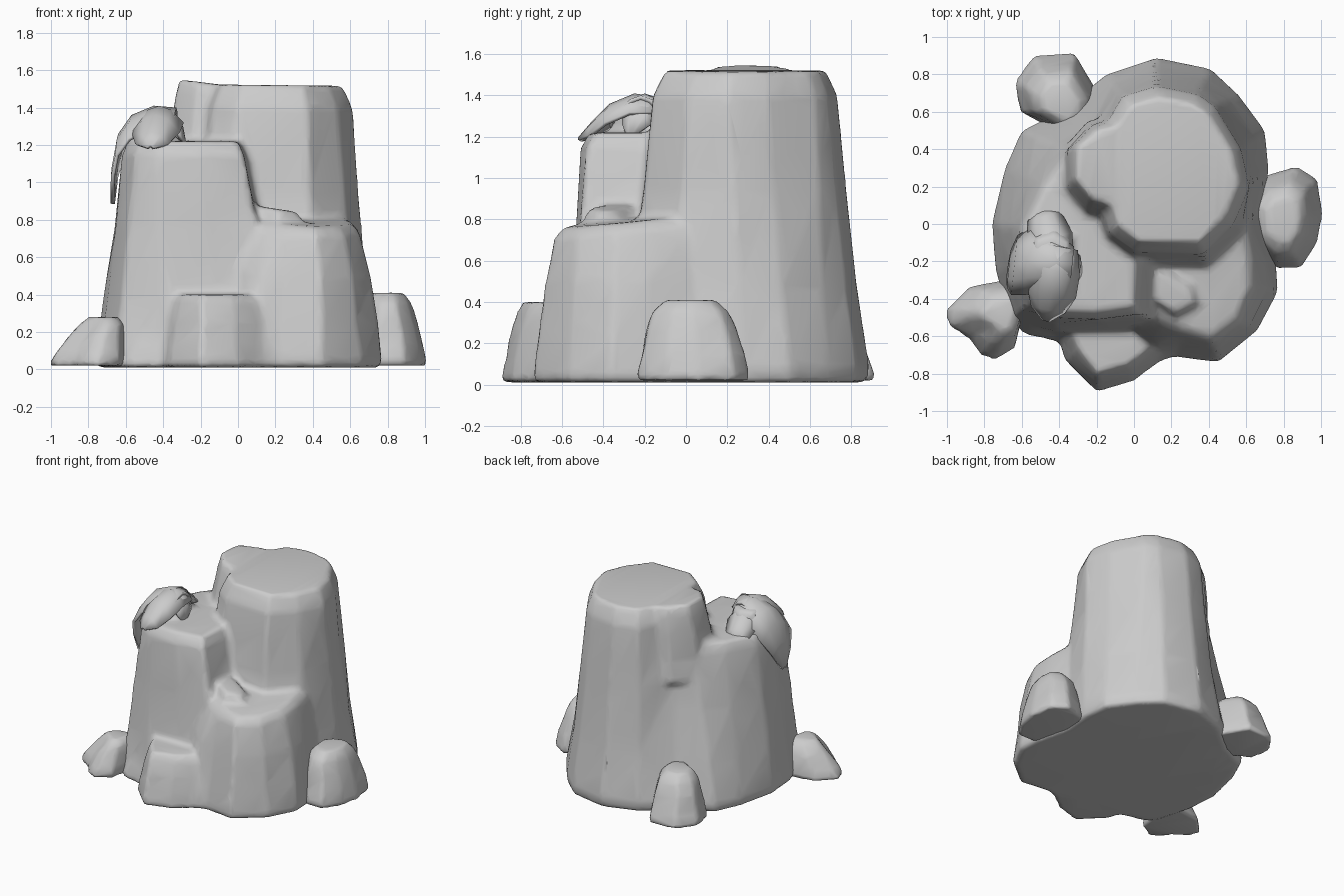
import bpy, bmesh, math, random
from mathutils import Vector

random.seed(4)
if "Cube" in bpy.data.objects:
    bpy.data.objects.remove(bpy.data.objects["Cube"])

rock = bpy.data.materials.new("rock grey")
rock.use_nodes = True
rock.diffuse_color = (0.6, 0.6, 0.6, 1)
rock.node_tree.nodes["Principled BSDF"].inputs["Base Color"].default_value = rock.diffuse_color


def finish(name, bm, angle=60):
    bmesh.ops.recalc_face_normals(bm, faces=bm.faces)
    mesh = bpy.data.meshes.new(name)
    bm.to_mesh(mesh)
    bm.free()
    mesh.materials.append(rock)
    obj = bpy.data.objects.new(name, mesh)
    bpy.context.collection.objects.link(obj)
    bpy.ops.object.select_all(action="DESELECT")
    obj.select_set(True)
    bpy.context.view_layer.objects.active = obj
    bpy.ops.object.shade_smooth_by_angle(angle=math.radians(angle))
    return obj


def loft(name, foot, crown, top, foot_z=0.01, rough=0.008, tilt=(0, 0),
         belly=(0.25, 0.62), rim=(0.94, 0.9)):
    """Rock block: blends a foot outline into a crown outline, with a rounded rim."""
    bm = bmesh.new()
    centre = sum((Vector(p) for p in crown), Vector((0, 0))) / len(crown)
    rings = []
    # height share, blend towards the crown, scale about the crown centre
    for share, blend, scale in ((0, 0, 0.98), (0.05, 0, 1), (0.3, belly[0], 1),
                                (0.62, belly[1], 1), (rim[0], 1, 1), (1, 1, rim[1])):
        ring = []
        for a, b in zip(foot, crown):
            p = Vector(a).lerp(Vector(b), blend)
            p = centre + (p - centre) * scale
            wobble = rough if 0 < blend < 1 else 0
            lean = Vector(tilt).dot(p - centre) if blend == 1 else 0
            ring.append(bm.verts.new((p.x + random.uniform(-wobble, wobble),
                                      p.y + random.uniform(-wobble, wobble),
                                      foot_z + (top - foot_z) * share + lean)))
        rings.append(ring)
    count = len(foot)
    for low, high in zip(rings, rings[1:]):
        for i in range(count):
            j = (i + 1) % count
            bm.faces.new((low[i], low[j], high[j], high[i]))
    bm.faces.new(rings[0][::-1])
    bm.faces.new(rings[-1])
    return finish(name, bm)


def weather(obj, voxel, ratio):
    """Melt the blocks of an object together and wear down its edges."""
    melt = obj.modifiers.new("melt", "REMESH")
    melt.mode = "VOXEL"
    melt.voxel_size = voxel
    melt.use_smooth_shade = True
    wear = obj.modifiers.new("wear", "SMOOTH")
    wear.factor = 0.5
    wear.iterations = 4
    facet = obj.modifiers.new("facet", "DECIMATE")
    facet.ratio = ratio


def boulder(name, foot, top, shrink, shift):
    """Small domed rock whose crown is its own foot outline, shrunk and shifted."""
    centre = sum((Vector(p) for p in foot), Vector((0, 0))) / len(foot)
    crown = [centre + (Vector(p) - centre) * shrink + Vector(shift) for p in foot]
    weather(loft(name, foot, crown, top, 0.02, rim=(0.85, 0.66)), 0.02, 0.15)


# Tall peak at the back
peak = loft("cliff",
     [(0, -.35), (.45, -.35), (.68, -.1), (.72, .3), (.7, .5), (.56, .69), (.41, .83),
      (.12, .89), (-.15, .8), (-.42, .58), (-.52, .2), (-.3, -.2)],
     [(0, -.15), (.37, -.16), (.53, 0), (.615, .2), (.57, .4), (.43, .63), (.34, .69),
      (.12, .735), (-.06, .68), (-.18, .48), (-.2, .2), (-.13, -.05)],
     1.52, tilt=(-.01, 0), belly=(0.38, 0.75), rim=(0.92, 0.87))

# Shoulder bulging from the peak's upper side
shoulder = loft("peak_shoulder",
     [(0, 0), (.1, .3), (0, .62), (-.25, .55), (-.4, .38), (-.4, .15), (-.28, 0)],
     [(0, .05), (.05, .3), (-.02, .57), (-.2, .52), (-.32, .42), (-.33, .23), (-.23, .11)],
     1.53, 0.95, tilt=(-.12, 0), rim=(0.88, 0.9))

# Middle shelf on the side of the peak
middle_shelf = loft("middle_shelf",
     [(.26, -.6), (.3, 0), (0, .6), (-.4, .6), (-.6, .5), (-.69, .3), (-.76, 0),
      (-.74, -.25), (-.66, -.52), (-.4, -.6), (-.1, -.6)],
     [(.03, -.48), (.05, -.1), (0, .4), (-.22, .47), (-.36, .39), (-.5, .21), (-.61, -.02),
      (-.62, -.22), (-.55, -.42), (-.43, -.5), (-.2, -.51)],
     1.22, belly=(0.3, 0.68))

# Low shelf at the front, with a lump on its inner edge
low_shelf = loft("low_shelf",
     [(0, -.68), (.1, -.74), (.22, -.71), (.45, -.74), (.66, -.57), (.77, -.36),
      (.76, -.2), (.69, .1), (.2, .2), (-.1, -.2)],
     [(.06, -.5), (.14, -.54), (.25, -.59), (.42, -.64), (.57, -.53), (.65, -.34),
      (.64, -.18), (.6, .05), (.2, .1), (.02, -.2)],
     0.79, tilt=(-.04, .1), belly=(.22, .52), rim=(0.94, 0.85))
lump = loft("shelf_lump",
     [(.04, -.22), (.08, -.44), (.24, -.54), (.38, -.44), (.36, -.3), (.2, -.2)],
     [(.06, -.26), (.1, -.4), (.22, -.48), (.33, -.42), (.3, -.34), (.16, -.26)],
     0.86, 0.7, tilt=(-.15, 0))

# Foot stepping out at the front
front_foot = loft("front_foot",
     [(-.68, -.5), (-.59, -.59), (-.4, -.63), (-.37, -.73), (-.2, -.9), (0, -.84),
      (.12, -.75), (.25, -.68), (.2, -.4), (-.4, -.4)],
     [(-.5, -.45), (-.44, -.5), (-.36, -.56), (-.31, -.68), (-.2, -.82), (-.02, -.77),
      (.09, -.69), (.18, -.58), (.14, -.4), (-.3, -.4)],
     0.4, rim=(0.88, 0.88))

# Stem of the tuft on the corner of the middle shelf
stem = loft("tuft_stem",
     [(-.34, -.34), (-.34, -.02), (-.5, .06), (-.61, -.08), (-.61, -.28), (-.5, -.42)],
     [(-.34, -.27), (-.34, -.1), (-.42, -.04), (-.53, -.08), (-.56, -.24), (-.44, -.34)],
     1.36, 1.0)

# Melt the blocks into one cliff
with bpy.context.temp_override(active_object=peak, selected_editable_objects=[
        peak, shoulder, middle_shelf, low_shelf, lump, front_foot, stem]):
    bpy.ops.object.join()
weather(peak, 0.022, 0.1)

# Loose boulders around the foot
boulder("left_boulder",
        [(.6, .15), (.62, -.12), (.76, -.24), (.89, -.24), (.98, -.1), (1.01, .05),
         (.98, .24), (.87, .31), (.7, .26)], 0.41, 0.68, (-.02, -.01))
boulder("right_boulder",
        [(-.58, -.36), (-.66, -.29), (-.88, -.33), (-1.01, -.46), (-1, -.54), (-.88, -.62),
         (-.83, -.7), (-.75, -.73), (-.64, -.67), (-.6, -.5)], 0.28, 0.6, (.07, .03))
boulder("back_boulder",
        [(-.19, .7), (-.32, .92), (-.54, .9), (-.64, .76), (-.61, .6), (-.5, .54),
         (-.35, .45), (-.2, .55)], 0.38, 0.68, (.02, -.03))


def frond(name, path, widths, side):
    """Thin drooping leaf: a folded strip swept along a path."""
    bm = bmesh.new()
    rows = []
    for point, width in zip(path, widths):
        row = []
        for s in (-1, -.5, 0, .5, 1):
            p = Vector(point) + Vector(side) * width * s
            p.z -= 0.7 * width * s * s
            row.append(bm.verts.new(p))
        rows.append(row)
    for a, b in zip(rows, rows[1:]):
        for i in range(4):
            bm.faces.new((a[i], a[i + 1], b[i + 1], b[i]))
    obj = finish(name, bm, 70)
    skin = obj.modifiers.new("thickness", "SOLIDIFY")
    skin.thickness = 0.02


# Drooping leaves of the tuft
frond("side_frond",
      [(-.33, -.22, 1.4), (-.45, -.2, 1.41), (-.57, -.2, 1.36), (-.64, -.22, 1.26),
       (-.67, -.24, 1.1), (-.68, -.26, .9)], (.1, .16, .18, .16, .1, .02), (.1, 1, 0))
frond("front_frond",
      [(-.4, -.12, 1.39), (-.42, -.25, 1.41), (-.44, -.37, 1.36), (-.46, -.46, 1.27),
       (-.47, -.52, 1.2)], (.1, .13, .13, .09, .02), (1, -.2, 0))
frond("back_frond",
      [(-.42, -.22, 1.38), (-.45, -.08, 1.35), (-.48, .04, 1.27), (-.5, .1, 1.16)],
      (.1, .12, .09, .02), (1, .3, 0))
frond("inner_frond",
      [(-.42, -.2, 1.4), (-.34, -.22, 1.38), (-.3, -.24, 1.31), (-.28, -.27, 1.22)],
      (.08, .09, .07, .02), (.2, 1, 0))
